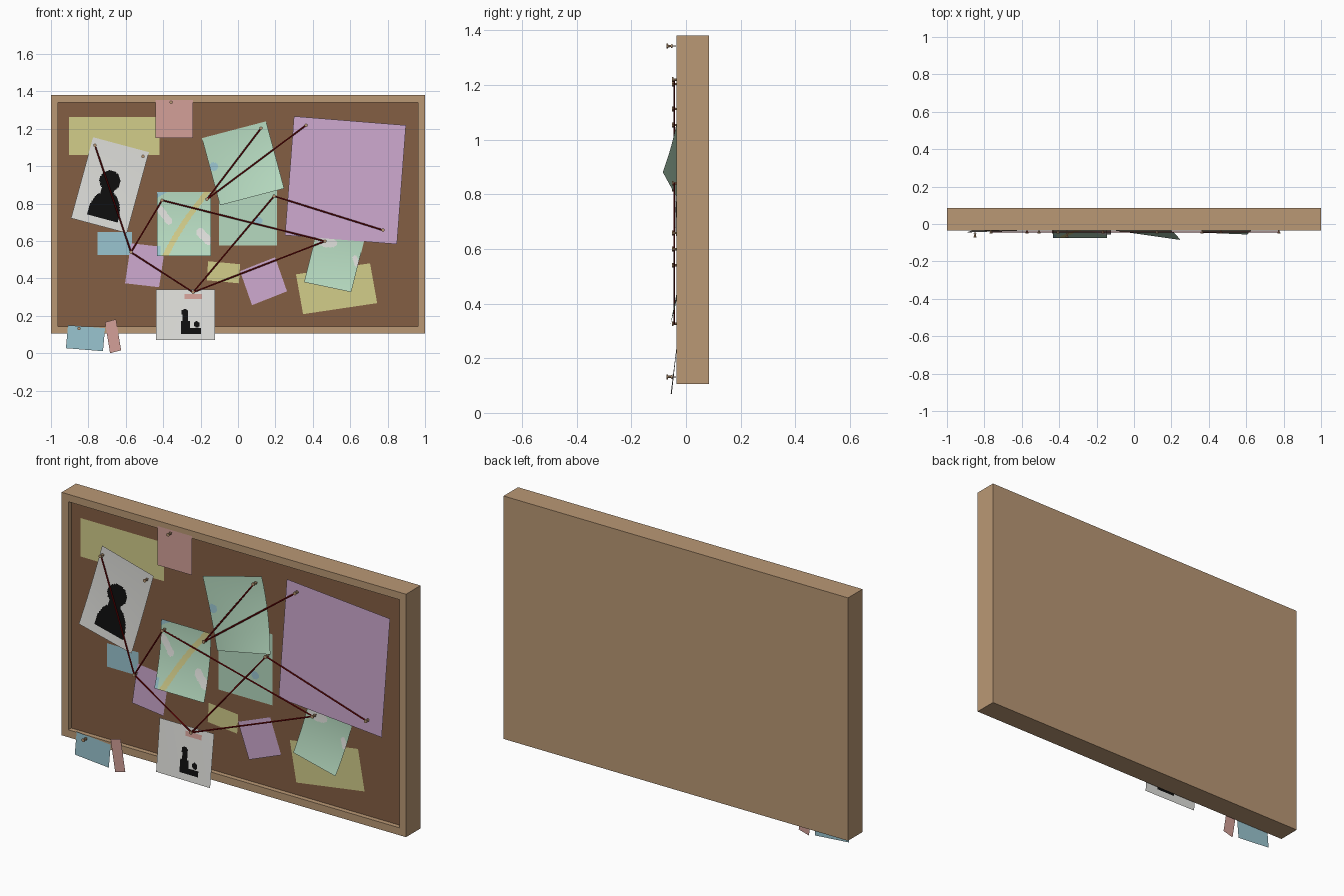
import bpy, bmesh, math
from mathutils import Vector, Matrix

if "Cube" in bpy.data.objects:
    bpy.data.objects.remove(bpy.data.objects["Cube"])


def make_mat(name, r, g, b):
    def lin(c):
        c /= 255
        return c / 12.92 if c <= 0.04045 else ((c + 0.055) / 1.055) ** 2.4
    m = bpy.data.materials.new(name)
    m.diffuse_color = (lin(r), lin(g), lin(b), 1)
    m.use_nodes = True
    m.node_tree.nodes["Principled BSDF"].inputs["Base Color"].default_value = m.diffuse_color
    return m


WOOD = make_mat("tan_wood", 186, 152, 117)
CORK = make_mat("brown_cork", 132, 95, 68)
YELLOW = make_mat("yellow_paper", 210, 205, 138)
PINK = make_mat("pink_paper", 211, 160, 152)
WHITE = make_mat("white_paper", 222, 222, 218)
BLACK = make_mat("black_ink", 14, 14, 14)
GREEN = make_mat("green_paper", 182, 218, 192)
PURPLE = make_mat("purple_paper", 207, 170, 208)
BLUE = make_mat("blue_paper", 154, 197, 208)
RED = make_mat("red_string", 135, 10, 12)


def finish(bm, name, mats):
    me = bpy.data.meshes.new(name)
    bm.to_mesh(me)
    bm.free()
    for m in mats:
        me.materials.append(m)
    ob = bpy.data.objects.new(name, me)
    bpy.context.collection.objects.link(ob)
    return ob


# board: box whose front is inset and sunk to leave a raised frame
bm = bmesh.new()
bmesh.ops.create_cube(bm, size=1, matrix=Matrix.Translation((0, 0.025, 0.7425))
                      @ Matrix.Diagonal((2, 0.12, 1.275, 1)))
bm.faces.ensure_lookup_table()
front = min(bm.faces, key=lambda f: f.calc_center_median().y)
bmesh.ops.inset_region(bm, faces=[front], thickness=0.055)
sunk = bmesh.ops.extrude_discrete_faces(bm, faces=[front])["faces"][0]
bmesh.ops.translate(bm, verts=sunk.verts, vec=(0, 0.025, 0))
sunk.material_index = 1
bmesh.ops.recalc_face_normals(bm, faces=bm.faces)
finish(bm, "board", [WOOD, CORK])


def paper(name, tl, tr, bl, y, mats, curl=(0, 0), power=2, rule=None):
    """Thin sheet; curl = how far bottom-left / bottom-right lift off the board;
    rule(u, v) picks the material, with u to the right and v downward."""
    n = 64 if rule else (10 if any(curl) else 1)
    tl, tr, bl = Vector(tl), Vector(tr), Vector(bl)
    bm = bmesh.new()
    grid = []
    for j in range(n + 1):
        row = []
        for i in range(n + 1):
            u, v = i / n, j / n
            p = tl + (tr - tl) * u + (bl - tl) * v
            lift = (curl[0] * (1 - u) + curl[1] * u) * v ** power
            row.append(bm.verts.new((p.x, y - lift, p.y)))
        grid.append(row)
    for j in range(n):
        for i in range(n):
            f = bm.faces.new((grid[j][i], grid[j + 1][i], grid[j + 1][i + 1], grid[j][i + 1]))
            f.smooth = True
            if rule:
                f.material_index = rule((i + 0.5) / n, (j + 0.5) / n)
    return finish(bm, name, mats)


def oval(u, v, cu, cv, ru, rv):
    return ((u - cu) / ru) ** 2 + ((v - cv) / rv) ** 2 < 1


def stroke(u, v, a, b, r):
    p, a, b = Vector((u, v)), Vector(a), Vector(b)
    t = max(0, min(1, (p - a).dot(b - a) / (b - a).length_squared))
    return (p - a - (b - a) * t).length < r


# printed details, as rules over each sheet
def portrait(u, v):
    return int(oval(u, v, 0.48, 0.45, 0.18, 0.125)
               or (abs(u - 0.49) < 0.11 and 0.5 < v < 0.65)
               or (oval(u, v, 0.52, 0.86, 0.275, 0.29) and v < 0.9))


def family(u, v):
    if 0.49 < u < 0.78 and 0.09 < v < 0.19:
        return 2
    return int(oval(u, v, 0.49, 0.46, 0.06, 0.07)
               or (abs(u - 0.5) < 0.05 + 0.03 * (v > 0.62) and 0.5 < v < 0.88)
               or oval(u, v, 0.69, 0.69, 0.05, 0.06)
               or (0.55 < u < 0.76 and 0.76 < v < 0.88))


def road_map(u, v):
    if abs(u - (0.93 - 0.78 * v - 0.05 * math.sin(math.pi * v))) < 0.06:
        return 1
    if stroke(u, v, (0.05, 0.27), (0.22, 0.45), 0.06) or stroke(u, v, (0.8, 0.63), (0.95, 0.76), 0.07):
        return 2
    return 3 if u + 2 * v < 0.18 or (u < 0.06 and v > 0.85) else 0


def blue_spot(cu, cv):
    return lambda u, v: 3 * oval(u, v, cu, cv, 0.07, 0.06)


def pale_spots(u, v):
    return 2 * (oval(u, v, 0.25, 0.16, 0.22, 0.1) or stroke(u, v, (0.9, 0.35), (0.97, 0.45), 0.05))


MAP = [GREEN, YELLOW, WHITE, BLUE]

# sheets on the cork
paper("yellow_note_top", (-.904, 1.262), (-.42, 1.262), (-.904, 1.06), -.013, [YELLOW])
paper("blue_note", (-.75, .647), (-.567, .647), (-.75, .524), -.014, [BLUE])
paper("purple_note_left", (-.572, .588), (-.39, .567), (-.604, .374), -.016, [PURPLE])
paper("portrait_photo", (-.775, 1.155), (-.476, 1.075), (-.893, .722), -.02,
      [WHITE, BLACK], (.025, .015), 2, portrait)
paper("road_map", (-.433, .861), (-.144, .861), (-.433, .519), -.018,
      MAP, (.058, .058), 2, road_map)
paper("green_map_lower", (-.102, .95), (.209, .95), (-.102, .577), -.014,
      MAP, rule=blue_spot(.68, .65))
paper("green_map_upper", (-.193, 1.15), (.15, 1.24), (-.096, .791), -.018,
      MAP, (.018, .067), 2, blue_spot(.06, .44))
paper("large_purple_sheet", (.299, 1.267), (.898, 1.219), (.251, .631), -.022, [PURPLE])
paper("yellow_note_right", (.31, .422), (.706, .481), (.348, .209), -.013, [YELLOW])
paper("green_map_right", (.422, .652), (.674, .599), (.353, .38), -.016,
      MAP, (.03, .04), 2, pale_spots)
paper("small_yellow_note", (-.16, .492), (.011, .476), (-.166, .39), -.014, [YELLOW])
paper("purple_note_bottom", (.011, .439), (.198, .513), (.075, .257), -.016, [PURPLE])

# sheets over the frame
paper("family_photo", (-.439, .342), (-.123, .342), (-.439, .07), -.022,
      [WHITE, BLACK, PINK], (.03, .034), 1, family)
paper("pink_note_top", (-.44, 1.355), (-.24, 1.355), (-.44, 1.15), -.04, [PINK])
paper("blue_note_bottom", (-.909, .15), (-.711, .134), (-.92, .027), -.04, [BLUE])
paper("pink_note_bottom", (-.711, .166), (-.652, .182), (-.684, 0), -.042, [PINK])


def rod(bm, a, b, r1, r2, sides):
    a, b = Vector(a), Vector(b)
    rot = (b - a).to_track_quat('Z', 'Y').to_matrix().to_4x4()
    bmesh.ops.create_cone(bm, cap_ends=True, segments=sides, radius1=r1, radius2=r2,
                          depth=(b - a).length, matrix=Matrix.Translation((a + b) / 2) @ rot)


# push pins: collar, waist and head
def pin(name, x, z, y):
    bm = bmesh.new()
    for y0, y1, r0, r1 in ((0, .014, .002, .002), (.014, .019, .008, .006),
                           (.019, .030, .004, .005), (.030, .035, .009, .009)):
        rod(bm, (x, y - y0, z), (x, y - y1, z), r0, r1, 10)
    finish(bm, name, [WOOD])


knots = {
    "portrait": (-.765, 1.112), "left": (-.572, .54), "map_left": (-.406, .818),
    "family": (-.24, .326), "map_right": (-.166, .823), "upper": (.123, 1.203),
    "purple_top": (.364, 1.219), "lower": (.193, .84), "right": (.465, .599),
    "purple_low": (.775, .658)}
for key, (x, z) in knots.items():
    pin("pin_" + key, x, z, -.016)
pin("pin_portrait_corner", -.508, 1.053, -.016)
pin("pin_pink_note", -.358, 1.342, -.036)
pin("pin_blue_note", -.85, .132, -.036)

# red strings between pins
links = [("portrait", "left"), ("left", "map_left"), ("left", "family"),
         ("map_left", "right"), ("family", "lower"), ("family", "right"),
         ("lower", "purple_low"), ("map_right", "upper"), ("map_right", "purple_top")]
for a, b in links:
    bm = bmesh.new()
    (xa, za), (xb, zb) = knots[a], knots[b]
    rod(bm, (xa, -.043, za), (xb, -.043, zb), .004, .004, 6)
    finish(bm, "string_" + a + "_to_" + b, [RED])
